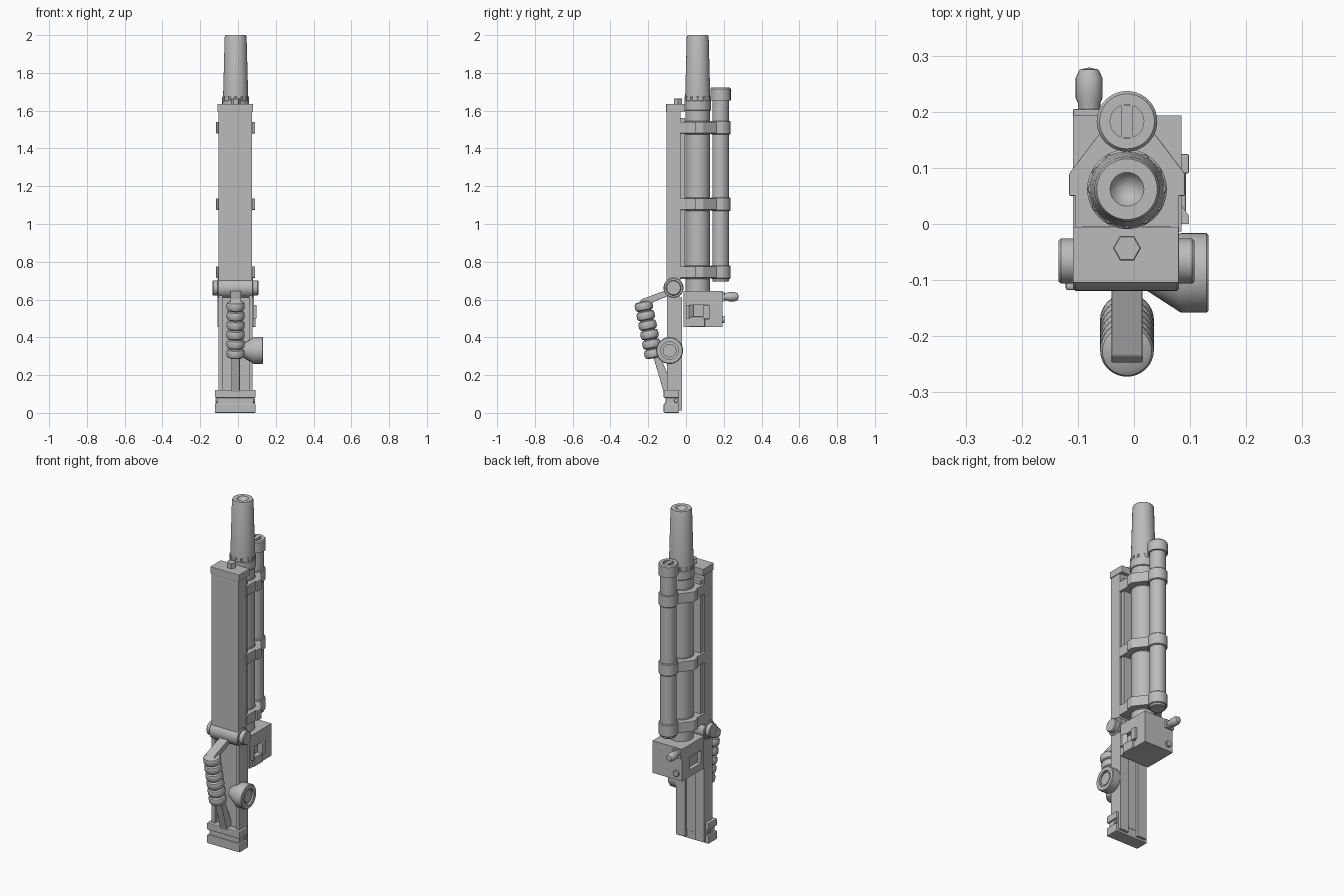
import bpy, bmesh, math
from mathutils import Vector

old = bpy.data.objects.get("Cube")
if old:
    bpy.data.objects.remove(old, do_unlink=True)

grey = bpy.data.materials.new("plain_grey")
grey.use_nodes = True
grey.diffuse_color = (0.5, 0.5, 0.5, 1)
grey.node_tree.nodes["Principled BSDF"].inputs["Base Color"].default_value = (0.5, 0.5, 0.5, 1)

XC = -0.0125      # centre line of the gun
BARREL_Y = 0.062
TUBE_Y = 0.183


def finish(name, bm, smooth=False, bevel=0):
    bmesh.ops.remove_doubles(bm, verts=bm.verts, dist=1e-5)
    bmesh.ops.recalc_face_normals(bm, faces=bm.faces)
    mesh = bpy.data.meshes.new(name)
    bm.to_mesh(mesh)
    bm.free()
    mesh.materials.append(grey)
    ob = bpy.data.objects.new(name, mesh)
    bpy.context.collection.objects.link(ob)
    if bevel:
        mod = ob.modifiers.new("bevel", 'BEVEL')
        mod.width = bevel
        mod.segments = 2
    if smooth:
        bpy.ops.object.select_all(action='DESELECT')
        ob.select_set(True)
        bpy.context.view_layer.objects.active = ob
        bpy.ops.object.shade_smooth_by_angle(angle=math.radians(35))
    return ob


def box(name, x, y, z, bevel=0):
    bm = bmesh.new()
    bmesh.ops.create_cube(bm, size=1)
    for v in bm.verts:
        v.co = [lo + (hi - lo) * (c + 0.5) for c, (lo, hi) in zip(v.co, (x, y, z))]
    return finish(name, bm, bevel=bevel)


def prism(name, points, lo, hi, along='Z', bevel=0):
    """Extrude an outline: (x, y) along Z, or (y, z) along X."""
    bm = bmesh.new()
    place = (lambda p, h: (*p, h)) if along == 'Z' else (lambda p, h: (h, *p))
    face = bm.faces.new([bm.verts.new(place(p, lo)) for p in points])
    out = bmesh.ops.extrude_face_region(bm, geom=[face])
    offset = Vector(place((0, 0), hi - lo))
    bmesh.ops.translate(bm, vec=offset, verts=[g for g in out["geom"] if isinstance(g, bmesh.types.BMVert)])
    return finish(name, bm, bevel=bevel)


def lathe(name, profile, origin, axis=(0, 0, 1), sides=40):
    """Turn (radius, height) points around an axis."""
    bm = bmesh.new()
    turn = Vector(axis).to_track_quat('Z', 'Y')
    rings = []
    for r, h in profile:
        rings.append([bm.verts.new(Vector(origin) + turn @ Vector(
            (max(r, 1e-7) * math.cos(a), max(r, 1e-7) * math.sin(a), h)))
            for a in (2 * math.pi * i / sides for i in range(sides))])
    for low, high in zip(rings, rings[1:]):
        for i in range(sides):
            j = (i + 1) % sides
            bm.faces.new((low[i], low[j], high[j], high[i]))
    return finish(name, bm, smooth=True)


def rod(name, r, lo, hi, origin, axis=(0, 0, 1), sides=40, edge=0.004):
    return lathe(name, [(0, lo), (r - edge, lo), (r, lo + edge), (r, hi - edge),
                        (r - edge, hi), (0, hi)], origin, axis, sides)


# Front housing with cap and hex bolt
box("front_housing", (-0.103, 0.075), (-0.103, -0.028), (0.69, 1.6))
box("housing_back_rail", (-0.092, 0.065), (-0.03, -0.004), (0.71, 1.56))
box("housing_cap", (-0.109, 0.08), (-0.105, -0.005), (1.595, 1.635), 0.002)
rod("cap_bolt", 0.025, 1.63, 1.665, (XC, -0.043, 0), sides=6, edge=0.002)

# Barrel with tapered muzzle, bore and notched collar
axis_pt = (XC, BARREL_Y, 0)
lathe("barrel", [(0, 0.63), (0.065, 0.63), (0.065, 1.66), (0, 1.66)], axis_pt, sides=48)
lathe("muzzle", [(0, 1.65), (0.067, 1.65), (0.058, 1.99), (0.054, 2.0), (0.03, 2.0), (0, 1.95)],
      axis_pt, sides=48)
rod("barrel_collar", 0.071, 1.60, 1.655, axis_pt, sides=48)
for i in range(12):
    a = 2 * math.pi * i / 12
    rod("collar_tooth", 0.009, 1.645, 1.675,
        (XC + 0.062 * math.cos(a), BARREL_Y + 0.062 * math.sin(a), 0), sides=8, edge=0.002)

# Rear tube with end caps
tube_pt = (XC, TUBE_Y, 0)
rod("rear_tube", 0.044, 0.695, 1.69, tube_pt)
lathe("tube_top_cap", [(0, 1.655), (0.054, 1.655), (0.054, 1.715), (0.049, 1.722),
                       (0.03, 1.722), (0.03, 1.708), (0, 1.708)], tube_pt)
box("cap_slot_bar", (XC - 0.011, XC + 0.011), (TUBE_Y - 0.029, TUBE_Y + 0.029), (1.7, 1.722))

# Clamps joining housing, barrel and tube
half = [(0.092, -0.03), (0.092, 0.05), (0.103, 0.05), (0.103, 0.09), (0.05, 0.16), (0.02, 0.19)]
outline = [(XC + x, y) for x, y in half] + [(XC - x, y) for x, y in reversed(half)]
for lo, hi in ((0.715, 0.775), (1.075, 1.135), (1.48, 1.54)):
    prism("clamp_plate", outline, lo, hi, bevel=0.002)
    rod("clamp_ring", 0.052, lo - 0.006, hi + 0.006, tube_pt)
    rod("barrel_band", 0.068, lo - 0.006, hi + 0.006, axis_pt)

# Receiver block with a pocket in each side
block = box("receiver_block", (-0.109, 0.085), (-0.013, 0.193), (0.455, 0.645))
cutters = [box("pocket_cutter", x, (0.015, 0.12), (0.495, 0.57)) for x in ((-0.13, -0.085), (0.06, 0.11))]
bpy.context.view_layer.objects.active = block
for cutter in cutters:
    mod = block.modifiers.new("pocket", 'BOOLEAN')
    mod.object = cutter
    mod.solver = 'EXACT'
    bpy.ops.object.modifier_apply(modifier=mod.name)
    bpy.data.objects.remove(cutter, do_unlink=True)
box("pocket_clip", (0.062, 0.098), (0.09, 0.125), (0.5, 0.57), 0.003)
prism("pocket_catch", [(0.08, 0), (0.098, 0), (0.098, 0.015), (0.08, 0.04)], 0.5, 0.57)
box("pocket_lip", (0.062, 0.093), (0.015, 0.1), (0.455, 0.51), 0.004)
box("block_back_plate", (-0.109, -0.055), (0.19, 0.205), (0.59, 0.64), 0.003)
lathe("bolt_handle", [(0, 0), (0.02, 0), (0.02, 0.03), (0.024, 0.04), (0.024, 0.075),
                      (0.017, 0.09), (0, 0.094)], (-0.08, 0.185, 0.615), (0, 1, 0), 24)
rod("block_button", 0.018, 0, 0.018, (-0.075, 0.187, 0.495), (0, 1, 0), 20, 0.002)

# Hinge
hinge_pt = (XC, -0.066, 0.662)
rod("hinge_barrel", 0.053, -0.096, 0.093, hinge_pt, (1, 0, 0))
rod("hinge_pin", 0.04, -0.122, 0.12, hinge_pt, (1, 0, 0))

# Lower stock rails with a front channel and a rear groove
for x in ((-0.103, -0.082), (0.057, 0.078)):
    box("stock_side_rail", x, (-0.1, -0.035), (0.05, 0.63))
box("stock_web", (-0.09, 0.065), (-0.08, -0.035), (0.05, 0.63))
for x in ((-0.103, -0.045), (0.02, 0.078)):
    box("stock_rear_rail", x, (-0.037, -0.02), (0.012, 0.61))

# Foot: two plates with a narrower neck
for name, grow, z in (("foot_base", 0, (0, 0.05)), ("foot_neck", 0.01, (0.045, 0.09)),
                      ("foot_top", 0, (0.08, 0.122))):
    box(name, (-0.122 + grow, 0.093 - grow), (-0.118 + grow, -0.036), z, 0.005)
for x in (-0.114, 0.082):
    rod("foot_pin", 0.012, -0.004, 0.008, (x, -0.052, 0.065), (1, 0, 0), 16, 0.002)

# Ribbed grip with its upper link and lower strut
top, bottom = Vector((XC, -0.228, 0.59)), Vector((XC, -0.168, 0.29))
span = bottom - top
rib = span.length / 6
profile = [(0, 0)]
for i in range(6):
    h = i * rib
    profile += [(0.034, h + 0.001), (0.044, h + 0.006), (0.048, h + 0.015), (0.048, h + rib - 0.015),
                (0.044, h + rib - 0.006), (0.034, h + rib - 0.001)]
profile.append((0, rib * 6))
lathe("ribbed_grip", profile, top, span, 32)
prism("grip_link", [(-0.25, 0.582), (-0.235, 0.602), (-0.09, 0.655), (-0.07, 0.63), (-0.2, 0.575)],
      XC - 0.028, XC + 0.028, 'X', 0.003)
prism("grip_strut", [(-0.18, 0.32), (-0.145, 0.32), (-0.075, 0.15), (-0.075, 0.1), (-0.115, 0.1)],
      XC - 0.022, XC + 0.022, 'X', 0.003)

# Side dial on a flared neck
lathe("side_dial", [(0, 0.02), (0.03, 0.02), (0.07, 0.082), (0.071, 0.086), (0.071, 0.129),
                    (0.067, 0.133), (0.046, 0.133), (0.046, 0.12), (0.036, 0.12), (0.036, 0.128),
                    (0, 0.128)], (0, -0.087, 0.33), (1, 0, 0))
